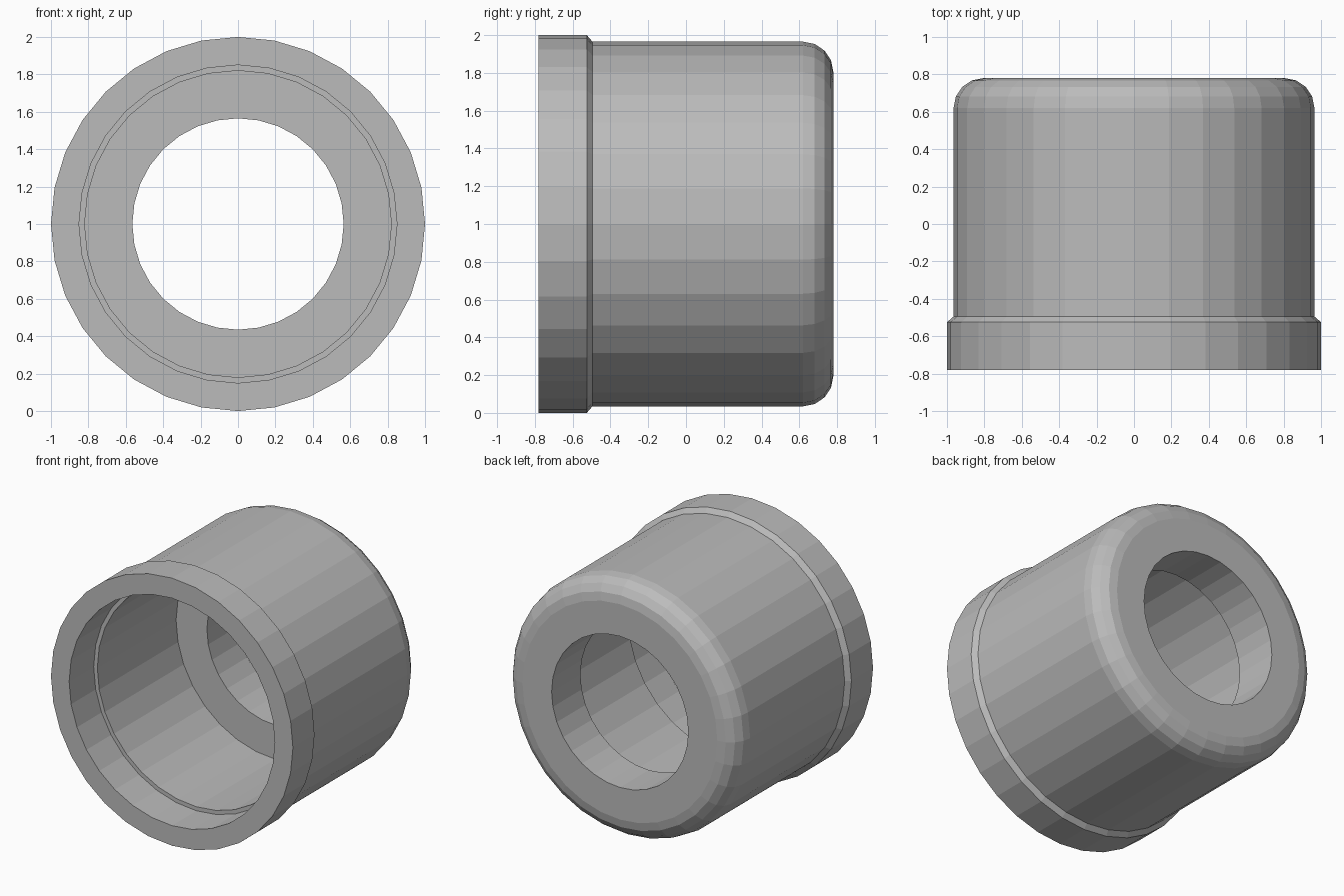
import bpy, bmesh, math
from mathutils import Vector

cube = bpy.data.objects.get("Cube")
if cube:
    bpy.data.objects.remove(cube)

SIDES = 32
CENTRE = Vector((0, 0, 1))

# Plain grey material
grey = bpy.data.materials.new("plain_grey")
grey.use_nodes = True
colour = (0.5, 0.5, 0.5, 1)
grey.diffuse_color = colour
grey.node_tree.nodes["Principled BSDF"].inputs["Base Color"].default_value = colour

# Outer wall: collar, small chamfer, body (radius, y)
profile = [(1.0, -0.78), (1.0, -0.525), (0.965, -0.495)]

# Rounded back edge
FILLET, STEPS = 0.16, 4
for i in range(STEPS + 1):
    a = math.pi / 2 * i / STEPS
    profile.append((0.965 - FILLET + FILLET * math.cos(a),
                    0.78 - FILLET + FILLET * math.sin(a)))

# Back hole, inner floor, bore and wider front recess
profile += [(0.565, 0.78), (0.565, 0.44), (0.82, 0.44),
            (0.82, -0.49), (0.85, -0.49), (0.85, -0.78)]

# Spin the closed profile around the front-to-back axis
bm = bmesh.new()
verts = [bm.verts.new(CENTRE + Vector((0, y, r))) for r, y in profile]
edges = [bm.edges.new((v, verts[i - 1])) for i, v in enumerate(verts)]
bmesh.ops.spin(bm, geom=verts + edges, cent=CENTRE, axis=(0, 1, 0),
               angle=math.tau, steps=SIDES, use_merge=True)
bmesh.ops.remove_doubles(bm, verts=bm.verts, dist=0.0005)
bmesh.ops.recalc_face_normals(bm, faces=bm.faces)

mesh = bpy.data.meshes.new("sleeve_cap")
bm.to_mesh(mesh)
bm.free()
mesh.materials.append(grey)
sleeve = bpy.data.objects.new("sleeve_cap", mesh)
bpy.context.collection.objects.link(sleeve)
